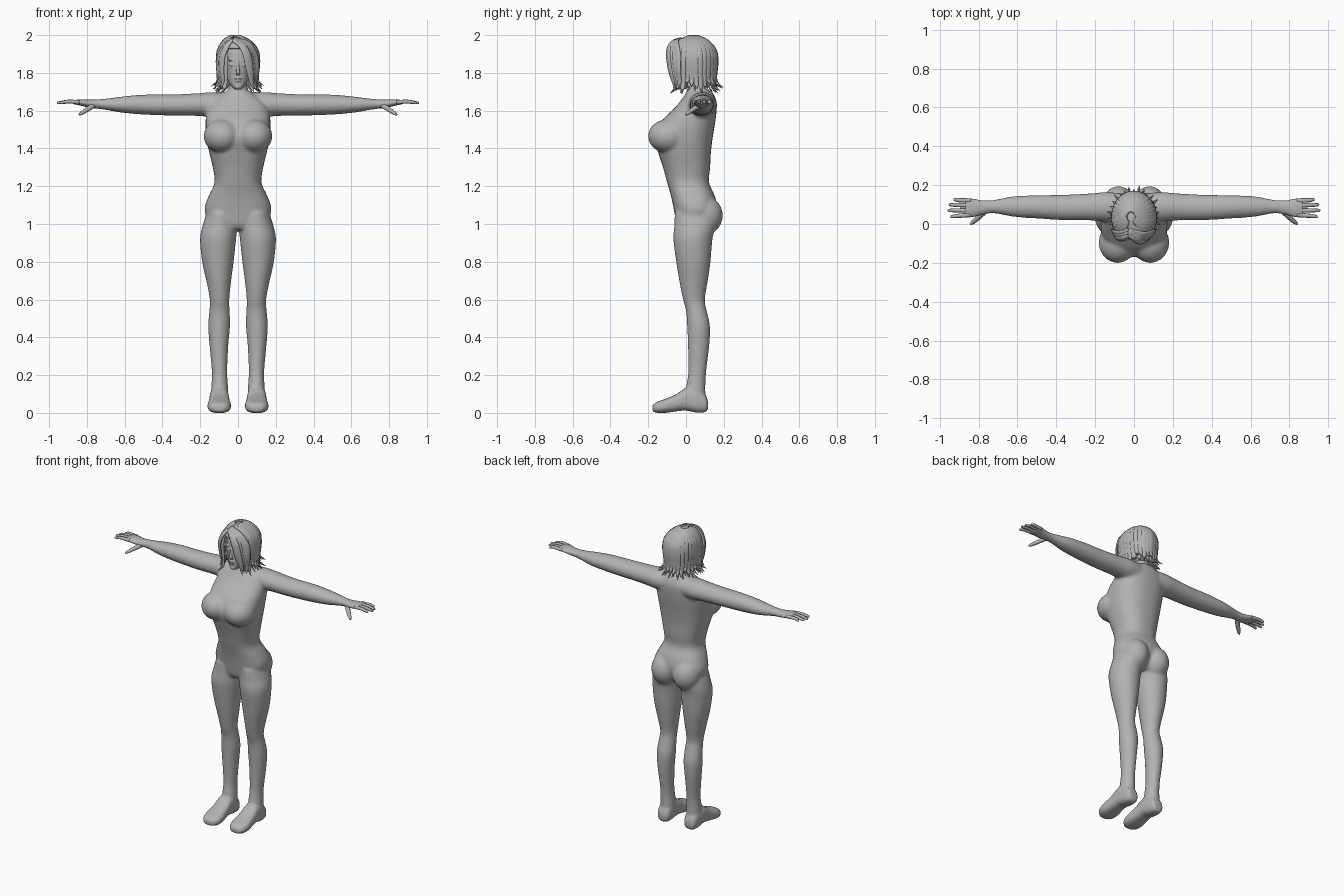
import bpy, bmesh, math, random
from mathutils import Vector

if "Cube" in bpy.data.objects:
    bpy.data.objects.remove(bpy.data.objects["Cube"])
random.seed(4)

GREY = (0.45, 0.45, 0.45, 1)
grey = bpy.data.materials.new("plain grey")
grey.use_nodes = True
grey.diffuse_color = GREY
grey.node_tree.nodes["Principled BSDF"].inputs["Base Color"].default_value = GREY
grey.node_tree.nodes["Principled BSDF"].inputs["Roughness"].default_value = 0.7


def smooth_rows(rows, steps=4):
    """Catmull-Rom interpolation between rows of numbers."""
    out = []
    for i in range(len(rows) - 1):
        quad = [rows[max(i - 1, 0)], rows[i], rows[i + 1], rows[min(i + 2, len(rows) - 1)]]
        for k in range(steps):
            t = k / steps
            out.append([0.5 * (2 * b + (c - a) * t + (2 * a - 5 * b + 4 * c - d) * t * t
                               + (3 * b - a - 3 * c + d) * t ** 3) for a, b, c, d in zip(*quad)])
    return out + [list(rows[-1])]


def ring(centre, u, v, n=24, power=2.0):
    """Superellipse around a centre with half axes u and v."""
    pts = []
    for i in range(n):
        c, s = math.cos(math.tau * i / n), math.sin(math.tau * i / n)
        pts.append(centre + u * math.copysign(abs(c) ** (2 / power), c)
                   + v * math.copysign(abs(s) ** (2 / power), s))
    return pts


def loft(bm, rings, caps=True):
    loops = [[bm.verts.new(p) for p in r] for r in rings]
    n = len(loops[0])
    for a, b in zip(loops, loops[1:]):
        for i in range(n):
            bm.faces.new((a[i], a[(i + 1) % n], b[(i + 1) % n], b[i]))
    if caps:
        bm.faces.new(loops[0])
        bm.faces.new(loops[-1])


def upright(bm, rows, side=1, power=2.0, caps=True):
    """Stack of level rings: z, inner x, outer x, front y, back y."""
    loft(bm, [ring(Vector((side * (a + b) / 2, (f + k) / 2, z)), Vector(((b - a) / 2, 0, 0)),
                   Vector((0, (k - f) / 2, 0)), 32, power)
              for z, a, b, f, k in smooth_rows(rows)], caps)


def sideways(bm, rows, side):
    """Rings across x: x, centre y, half depth, centre z, half height."""
    loft(bm, [ring(Vector((side * x, y, z)), Vector((0, d, 0)), Vector((0, 0, h)))
              for x, y, d, z, h in smooth_rows(rows)])


def sweep(bm, rows, out=None, n=8):
    """Tapered tube: x, y, z, half width, half thickness; flat against 'out'."""
    rows = smooth_rows(rows)
    pts = [Vector(r[:3]) for r in rows]
    rings = []
    for i, r in enumerate(rows):
        along = (pts[min(i + 1, len(pts) - 1)] - pts[max(i - 1, 0)]).normalized()
        face = (pts[i] - out) if out else Vector((0, 0, 1))
        wide = along.cross(face).normalized()
        rings.append(ring(pts[i], wide * r[3], wide.cross(along) * r[4], n))
    loft(bm, rings)


def ball(bm, centre, size):
    made = bmesh.ops.create_uvsphere(bm, u_segments=24, v_segments=14, radius=1)["verts"]
    for v in made:
        v.co = Vector(centre) + Vector(a * b for a, b in zip(v.co, size))


def finish(bm, name, voxel=0, relax=0):
    bmesh.ops.recalc_face_normals(bm, faces=bm.faces)
    mesh = bpy.data.meshes.new(name)
    bm.to_mesh(mesh)
    bm.free()
    mesh.materials.append(grey)
    ob = bpy.data.objects.new(name, mesh)
    bpy.context.collection.objects.link(ob)
    for p in mesh.polygons:
        p.use_smooth = True
    if voxel:
        m = ob.modifiers.new("blend", 'REMESH')
        m.mode, m.voxel_size, m.use_smooth_shade = 'VOXEL', voxel, True
        s = ob.modifiers.new("relax", 'SMOOTH')
        s.factor, s.iterations = 0.5, relax
    return ob


# body: torso, neck, bust, seat, arms, legs and feet blended together
bm = bmesh.new()
torso = [(.97, .11, -.03, .11), (1.0, .155, -.05, .14), (1.08, .177, -.065, .165),
         (1.15, .155, -.08, .152), (1.22, .124, -.1, .122), (1.3, .134, -.122, .128),
         (1.38, .153, -.148, .132), (1.46, .168, -.17, .142), (1.54, .172, -.135, .155),
         (1.6, .165, -.075, .162), (1.65, .14, -.03, .162), (1.7, .07, .005, .14)]
upright(bm, [(z, -w, w, f, b) for z, w, f, b in torso], power=2.4)
upright(bm, [(1.62, -.07, .07, 0, .14), (1.7, -.052, .052, .005, .12), (1.8, -.048, .048, .01, .11)])
arm = [(.03, .085, .07, 1.63, .068), (.14, .088, .076, 1.632, .066), (.22, .088, .07, 1.632, .06),
       (.35, .085, .066, 1.63, .056), (.5, .088, .06, 1.632, .053), (.62, .09, .053, 1.632, .042),
       (.7, .09, .038, 1.634, .03), (.76, .088, .03, 1.636, .024)]
leg = [(1.06, .01, .165, -.06, .15), (.99, .004, .188, -.062, .155), (.92, .01, .201, -.067, .14),
       (.8, .023, .19, -.052, .13), (.7, .036, .168, -.036, .116), (.6, .046, .149, -.016, .1),
       (.54, .044, .152, 0, .11), (.46, .042, .158, .006, .127), (.36, .051, .151, .01, .124),
       (.22, .057, .139, .012, .107), (.13, .052, .142, 0, .103), (.06, .05, .147, 0, .105)]
foot = [(.117, .03, .02, .06), (.1, .042, .002, .1), (.05, .05, .002, .13), (0, .052, .012, .133),
        (-.05, .056, .008, .1), (-.11, .063, 0, .074), (-.155, .054, 0, .058), (-.178, .03, .008, .04)]
for s in (1, -1):
    sideways(bm, arm, s)
    upright(bm, leg, s)
    loft(bm, [ring(Vector((s * .099, y, (lo + hi) / 2)), Vector((w, 0, 0)),
                   Vector((0, 0, (hi - lo) / 2)), 24, 2.7) for y, w, lo, hi in smooth_rows(foot)])
    ball(bm, (s * .084, -.095, 1.465), (.098, .106, .09))
    ball(bm, (s * .08, .095, 1.045), (.088, .1, .105))
finish(bm, "body", .008, 9)

# hands: palm, four fingers and a lowered thumb
for s, label in ((1, "left"), (-1, "right")):
    bm = bmesh.new()
    sideways(bm, [(.72, .09, .031, 1.635, .025), (.78, .085, .036, 1.636, .022),
                  (.83, .083, .047, 1.643, .017), (.868, .083, .045, 1.645, .011)], s)
    for y, tip_y, tip_x in ((.12, .125, .93), (.096, .099, .952), (.07, .07, .958), (.047, .038, .945)):
        sweep(bm, [(s * .84, y, 1.645, .012, .011), (s * .9, (y + tip_y) / 2, 1.648, .011, .01),
                   (s * (tip_x - .006), tip_y, 1.641, .008, .007), (s * tip_x, tip_y, 1.64, .003, .003)])
    sweep(bm, [(s * .765, .07, 1.628, .016, .015), (s * .8, .035, 1.605, .014, .013),
               (s * .83, .008, 1.585, .01, .009), (s * .842, -.002, 1.578, .003, .003)])
    finish(bm, label + "_hand")

# head with nose, lips, closed lids and brows
bm = bmesh.new()
upright(bm, [(z, -w, w, f, b) for z, w, f, b in
             [(1.712, .018, -.052, -.01), (1.73, .036, -.064, .03), (1.76, .054, -.066, .08),
              (1.8, .065, -.068, .12), (1.86, .073, -.072, .14), (1.92, .068, -.062, .14),
              (1.965, .04, -.02, .1)]], power=2.2)
sweep(bm, [(0, -.066, 1.865, .006, .008), (0, -.076, 1.83, .008, .009), (0, -.08, 1.802, .012, .009),
           (0, -.07, 1.792, .011, .005)], Vector((0, .05, 1.82)))
ball(bm, (0, -.068, 1.77), (.02, .007, .005))
ball(bm, (0, -.066, 1.759), (.017, .008, .006))
ball(bm, (0, -.058, 1.727), (.018, .01, .012))
for s in (1, -1):
    ball(bm, (s * .031, -.06, 1.843), (.016, .01, .008))
    ball(bm, (s * .031, -.058, 1.868), (.022, .012, .005))
    ball(bm, (s * .076, .04, 1.83), (.008, .018, .028))
finish(bm, "head", .0035, 3)

# hair cap, open around the face
bm = bmesh.new()
upright(bm, [(z, -w, w, f, b) for z, w, f, b in
             [(1.73, .088, -.045, .142), (1.79, .096, -.07, .152), (1.86, .106, -.088, .16),
              (1.91, .104, -.09, .157), (1.95, .086, -.073, .137), (1.98, .054, -.035, .1),
              (1.992, .015, .02, .05)]])
opening = [f for f in bm.faces if f.calc_center_median().z < 1.935
           and f.calc_center_median().y < -.01 and abs(f.calc_center_median().x) < .088]
bmesh.ops.delete(bm, geom=opening, context='FACES')
cap = finish(bm, "hair_cap")
cap.modifiers.new("thickness", 'SOLIDIFY').thickness = .008

# hair locks hanging from the crown and flicking out at the tips
bm = bmesh.new()
middle = Vector((0, .035, 1.85))
count = 25
for i in range(count):
    a = math.radians(-48 + 276 * i / (count - 1))
    c, d = math.cos(a), math.sin(a)
    low = 1.715 + random.uniform(-.025, .02)
    flick = random.uniform(1.12, 1.32)
    path = [(.2, 1.994, .008), (.62, 1.968, .02), (.93, 1.92, .024), (1.0, 1.86, .024),
            (.95, 1.79, .021), (.96, low + .03, .013), (flick, low, .001)]
    sweep(bm, [(.11 * r * c - .02 * (1 - min(r, 1)), .035 + .129 * r * d, z, w, .008 if w > .002 else .001)
               for r, z, w in path], middle)
# thin stray tips under the main locks
for i in range(16):
    a = math.radians(-25 + 230 * i / 15)
    c, d = math.cos(a), math.sin(a)
    low = 1.7 + random.uniform(-.015, .02)
    sweep(bm, [(.1 * c, .035 + .115 * d, 1.79, .014, .006), (.095 * c, .035 + .11 * d, 1.73, .009, .005),
               (.125 * c, .035 + .135 * d, low, .001, .001)], middle)
finish(bm, "hair_locks")

# fringe swept from a parting on the right side
bm = bmesh.new()
for k in range(5):
    t = k / 4
    sweep(bm, [(-.03, -.03 - .03 * t, 1.982 - .008 * t, .01, .006),
               (.045 - .03 * t, -.055 - .03 * t, 1.96 - .01 * t, .02, .008),
               (.088 - .042 * t, -.048 - .046 * t, 1.9, .024, .008),
               (.1 - .038 * t, -.045 - .04 * t, 1.82, .022, .007),
               (.092 - .02 * t, -.035 - .033 * t, 1.755, .014, .006),
               (.1 - .02 * t, -.03 - .03 * t, 1.715, .001, .001)], middle)
for k in range(3):
    t = k / 2
    sweep(bm, [(-.03, -.03 - .03 * t, 1.982 - .008 * t, .01, .006),
               (-.07 + .012 * t, -.05 - .025 * t, 1.945, .018, .008),
               (-.1 + .015 * t, -.045 - .03 * t, 1.88, .02, .008),
               (-.102 + .016 * t, -.04 - .025 * t, 1.8, .017, .007),
               (-.09 + .01 * t, -.035 - .02 * t, 1.75, .01, .005),
               (-.095, -.03 - .02 * t, 1.715, .001, .001)], middle)
finish(bm, "hair_fringe")
